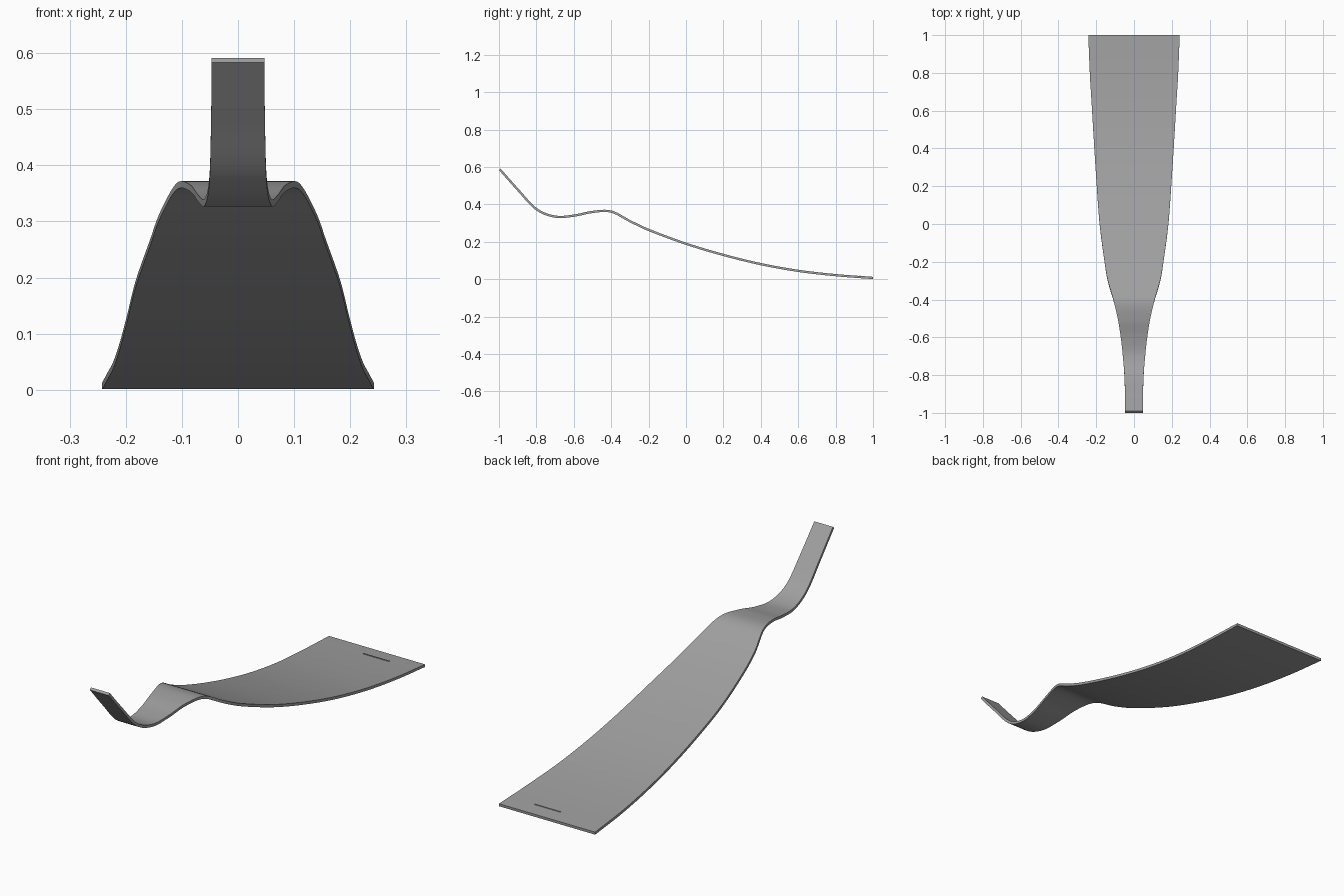
import bpy
import bmesh
from mathutils import Vector

cube = bpy.data.objects.get("Cube")
if cube:
    bpy.data.objects.remove(cube, do_unlink=True)

THICKNESS = 0.012

steel = bpy.data.materials.new("grey steel")
steel.use_nodes = True
steel.diffuse_color = (0.35, 0.35, 0.35, 1)
steel.node_tree.nodes["Principled BSDF"].inputs["Base Color"].default_value = (0.35, 0.35, 0.35, 1)

# Stations along the strip: position y, height z, half width
STATIONS = [
    (-0.995, 0.587, 0.047), (-0.9, 0.48, 0.048), (-0.8, 0.375, 0.051),
    (-0.7, 0.335, 0.059), (-0.6, 0.34, 0.07), (-0.5, 0.36, 0.086),
    (-0.4, 0.362, 0.11), (-0.3, 0.311, 0.139), (-0.2, 0.264, 0.156),
    (0, 0.19, 0.182), (0.2, 0.13, 0.197), (0.4, 0.081, 0.21),
    (0.6, 0.045, 0.222), (0.8, 0.022, 0.234), (1, 0.007, 0.242),
]


def smooth_path(points, steps=6):
    """Curve through the points, with slopes taken against y."""
    pts = [Vector(p) for p in points]
    last = len(pts) - 1
    slopes = []
    for i in range(len(pts)):
        a, b = pts[max(i - 1, 0)], pts[min(i + 1, last)]
        slopes.append((b - a) / (b.x - a.x))
    path = []
    for i in range(last):
        a, b = pts[i], pts[i + 1]
        h = b.x - a.x
        for s in range(steps):
            t = s / steps
            k = t * t * (3 - 2 * t)
            path.append(a * (1 - k) + b * k
                        + slopes[i] * (h * t * (1 - t) ** 2)
                        - slopes[i + 1] * (h * t * t * (1 - t)))
    return path + [pts[-1]]


def make_object(name, bm):
    mesh = bpy.data.meshes.new(name)
    bm.to_mesh(mesh)
    bm.free()
    obj = bpy.data.objects.new(name, mesh)
    bpy.context.collection.objects.link(obj)
    mesh.materials.append(steel)
    return obj


# Bent blade with its narrow hooked tang, one continuous sheet
bm = bmesh.new()
rows = [[bm.verts.new((side * w, y, z)) for side in (-1, 1)]
        for y, z, w in smooth_path(STATIONS)]
for (a, b), (c, d) in zip(rows, rows[1:]):
    bm.faces.new((a, b, d, c))
blade = make_object("bent_blade", bm)
solid = blade.modifiers.new("thickness", 'SOLIDIFY')
solid.thickness = THICKNESS
solid.offset = 0
solid.use_even_offset = True
bpy.context.view_layer.objects.active = blade
blade.select_set(True)
bpy.ops.object.modifier_apply(modifier=solid.name)
bpy.ops.object.shade_smooth_by_angle()

# Tiny raised line near the wide end
bm = bmesh.new()
bmesh.ops.create_cube(bm, size=1)
bmesh.ops.scale(bm, vec=(0.13, 0.004, 0.008), verts=bm.verts)
bmesh.ops.translate(bm, vec=(0.045, 0.93, 0.017), verts=bm.verts)
make_object("raised_line", bm)
